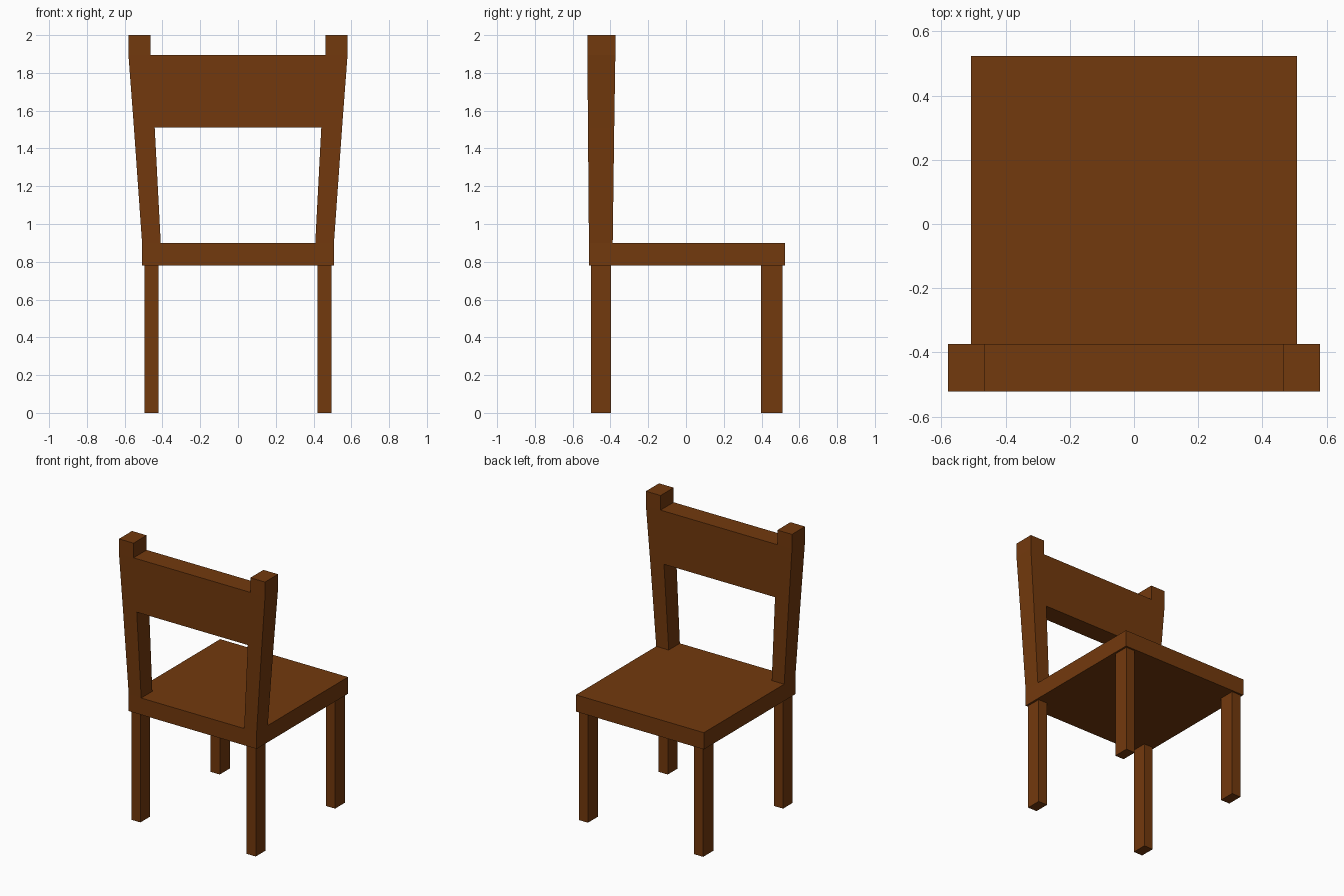
import bpy, bmesh

if "Cube" in bpy.data.objects:
    bpy.data.objects.remove(bpy.data.objects["Cube"])

wood = bpy.data.materials.new("brown wood")
wood.diffuse_color = (0.171, 0.041, 0.004, 1)
wood.use_nodes = True
wood.node_tree.nodes["Principled BSDF"].inputs["Base Color"].default_value = wood.diffuse_color


def make_object(name, bm):
    bmesh.ops.recalc_face_normals(bm, faces=bm.faces)
    mesh = bpy.data.meshes.new(name)
    bm.to_mesh(mesh)
    bm.free()
    mesh.materials.append(wood)
    obj = bpy.data.objects.new(name, mesh)
    bpy.context.collection.objects.link(obj)
    return obj


def box(name, x0, x1, y0, y1, z0, z1):
    bm = bmesh.new()
    bmesh.ops.create_cube(bm, size=1)
    for v in bm.verts:
        v.co.x = x1 if v.co.x > 0 else x0
        v.co.y = y1 if v.co.y > 0 else y0
        v.co.z = z1 if v.co.z > 0 else z0
    return make_object(name, bm)


# Seat slab
box("seat", -0.508, 0.508, -0.514, 0.523, 0.78, 0.90)

# Four straight legs
for side, s in (("left", -1), ("right", 1)):
    xa, xb = sorted((s * 0.422, s * 0.494))
    box(f"back_leg_{side}", xa, xb, -0.504, -0.396, 0, 0.78)
    box(f"front_leg_{side}", xa, xb, 0.396, 0.510, 0, 0.78)

# Backrest: one flaring post built from rings (z, inner x, outer x, y0, y1)
levels = [
    (0.90, 0.409, 0.508, -0.514, -0.388),
    (1.51, 0.441, 0.551, -0.519, -0.380),
    (1.895, 0.464, 0.580, -0.522, -0.374),
    (2.00, 0.464, 0.580, -0.522, -0.374),
]
bm = bmesh.new()
rings = [[bm.verts.new(p) for p in ((xi, y0, z), (xo, y0, z), (xo, y1, z), (xi, y1, z))]
         for z, xi, xo, y0, y1 in levels]
for a, b in zip(rings, rings[1:]):
    for i in range(4):
        j = (i + 1) % 4
        # leave the inner side open where the rail joins
        if not (a is rings[1] and i == 3):
            bm.faces.new((a[i], a[j], b[j], b[i]))
bm.faces.new(rings[0])
bm.faces.new(rings[-1])

# Half of the wide top rail, running from the post to the centre line
joint = [rings[1][0], rings[1][3], rings[2][3], rings[2][0]]
middle = [bm.verts.new((0, v.co.y, v.co.z)) for v in joint]
for i in range(4):
    j = (i + 1) % 4
    bm.faces.new((joint[i], joint[j], middle[j], middle[i]))

# Mirror completes the backrest
back = make_object("backrest", bm)
back.modifiers.new("mirror", 'MIRROR').use_clip = True
